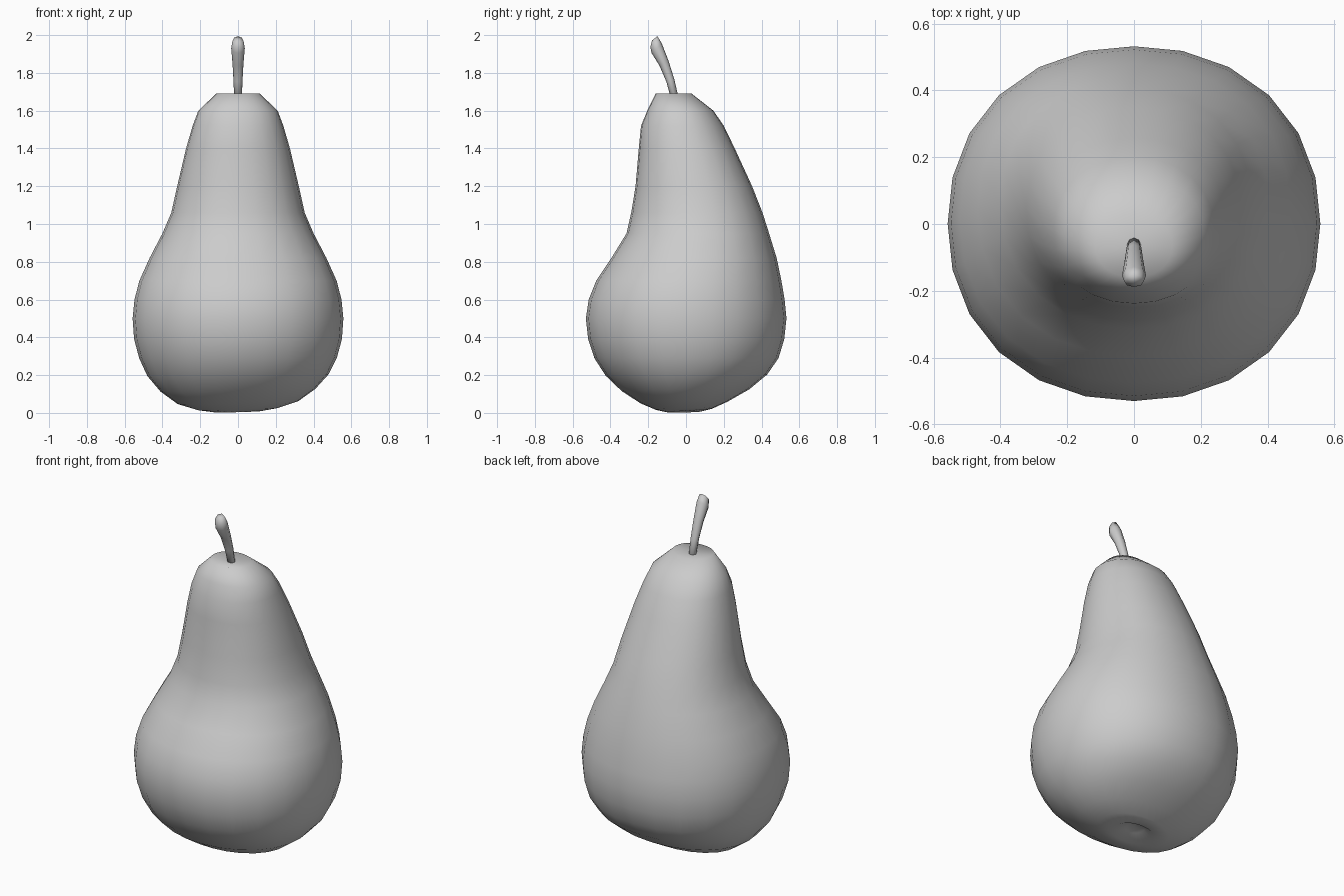
import bpy, bmesh
from math import sin, cos, tau
from mathutils import Vector

cube = bpy.data.objects.get("Cube")
if cube:
    bpy.data.objects.remove(cube)

grey = bpy.data.materials.new("plain grey")
grey.use_nodes = True
grey.diffuse_color = (0.6, 0.6, 0.6, 1)
grey.node_tree.nodes["Principled BSDF"].inputs["Base Color"].default_value = (0.6, 0.6, 0.6, 1)


def loft(name, rings, start, end):
    """Skin a list of point rings and close both ends with a fan."""
    bm = bmesh.new()
    loops = [[bm.verts.new(p) for p in ring] for ring in rings]
    n = len(loops[0])
    for a, b in zip(loops, loops[1:]):
        for i in range(n):
            j = (i + 1) % n
            bm.faces.new((a[i], a[j], b[j], b[i]))
    for loop, tip in ((loops[0], start), (loops[-1], end)):
        v = bm.verts.new(tip)
        for i in range(n):
            bm.faces.new((loop[i], loop[(i + 1) % n], v))
    bmesh.ops.recalc_face_normals(bm, faces=bm.faces)
    mesh = bpy.data.meshes.new(name)
    bm.to_mesh(mesh)
    bm.free()
    mesh.materials.append(grey)
    mesh.shade_smooth()
    obj = bpy.data.objects.new(name, mesh)
    bpy.context.collection.objects.link(obj)
    return obj


def body_ring(z, half_width, front, back, sides=24):
    """Slightly squared oval, with the underside tipped up a little."""
    mid, depth = (front + back) / 2, (back - front) / 2
    points = []
    for i in range(sides):
        c, s = cos(tau * i / sides), sin(tau * i / sides)
        r = (abs(c) ** 2.15 + abs(s) ** 2.15) ** (-1 / 2.15)
        x, y = half_width * c * r, mid + depth * s * r
        tilt = max(0, 0.3 - z) * (0.1 * x + 0.08 * y)
        points.append((x, y, z + tilt))
    return points


# Fruit body: height, half width, front edge, back edge
profile = [
    (0.03, 0.05, -0.04, 0.06), (0.006, 0.12, -0.10, 0.08),
    (0.02, 0.21, -0.16, 0.14), (0.055, 0.32, -0.24, 0.22),
    (0.12, 0.41, -0.34, 0.335), (0.2, 0.48, -0.425, 0.43),
    (0.29, 0.523, -0.485, 0.49), (0.39, 0.55, -0.518, 0.52),
    (0.5, 0.558, -0.53, 0.532), (0.6, 0.548, -0.515, 0.522),
    (0.7, 0.522, -0.475, 0.505), (0.82, 0.468, -0.395, 0.48),
    (0.95, 0.4, -0.315, 0.44), (1.06, 0.353, -0.29, 0.405),
    (1.2, 0.322, -0.267, 0.35), (1.4, 0.275, -0.25, 0.258),
    (1.52, 0.24, -0.238, 0.2), (1.6, 0.21, -0.205, 0.145),
    (1.69, 0.115, -0.16, 0.03),
]
loft("pear_body", [body_ring(*p) for p in profile], (0, 0.01, 0.035), (0, -0.06, 1.675))

# Stem: centre y, centre z, radius across, radius deep, lean of the ring
stem_path = [
    (-0.058, 1.66, 0.02, 0.02, 0.2), (-0.083, 1.76, 0.024, 0.022, 0.3),
    (-0.116, 1.85, 0.029, 0.027, 0.45), (-0.155, 1.93, 0.036, 0.037, 0.75),
    (-0.17, 1.965, 0.03, 0.035, 1.0),
]
stem_rings = []
for y, z, across, deep, lean in stem_path:
    stem_rings.append([
        Vector((across * cos(tau * i / 8),
                y + deep * sin(tau * i / 8) * cos(lean),
                z + deep * sin(tau * i / 8) * sin(lean)))
        for i in range(8)])
loft("stem", stem_rings, (0, -0.055, 1.65), (0, -0.18, 1.972))
